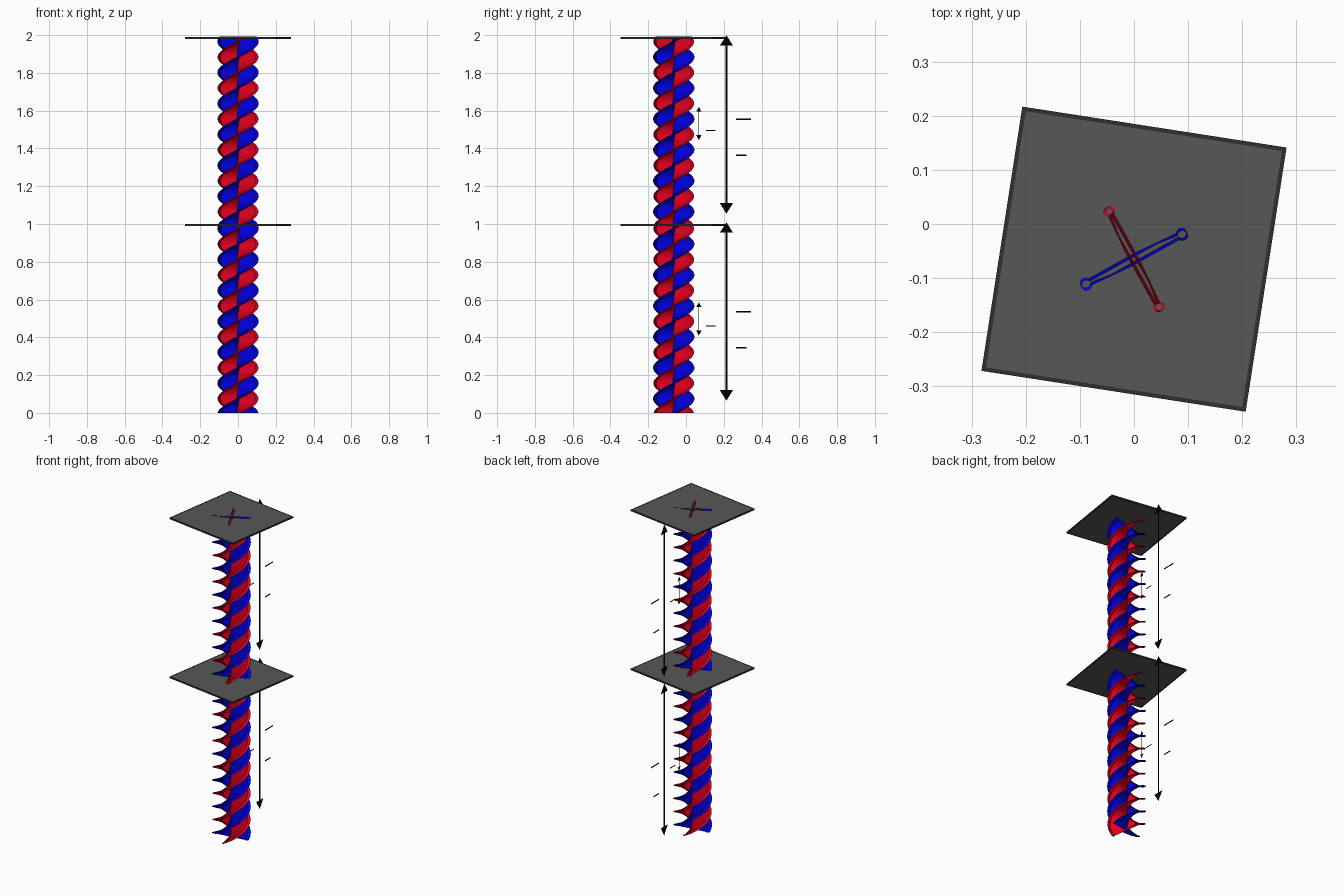
import bpy, bmesh, math
from mathutils import Matrix, Vector

if "Cube" in bpy.data.objects:
    bpy.data.objects.remove(bpy.data.objects["Cube"])

AXIS_Y = -0.065      # helix axis sits a little in front of the origin
STEP_Z = 0.99        # the whole unit repeats once upwards
LENGTH = 1.002       # length of one twisted strip
PITCH = 0.3275       # height of one full turn
TOP_ANGLE = math.radians(29)


def material(name, rgb):
    m = bpy.data.materials.new(name)
    m.diffuse_color = (*rgb, 1)
    m.use_nodes = True
    m.node_tree.nodes["Principled BSDF"].inputs["Base Color"].default_value = m.diffuse_color
    return m


RED = material("red", (0.8, 0.0, 0.014))
BLUE = material("blue", (0.0, 0.0, 0.8))
GREY = material("dark grey", (0.095, 0.095, 0.095))
RIM = material("rim grey", (0.03, 0.03, 0.03))
BLACK = material("black", (0.0, 0.0, 0.0))


def finish(name, bm, mat, smooth=False, recalc=True):
    if recalc:
        bmesh.ops.recalc_face_normals(bm, faces=bm.faces)
    me = bpy.data.meshes.new(name)
    bm.to_mesh(me)
    bm.free()
    me.materials.append(mat)
    ob = bpy.data.objects.new(name, me)
    bpy.context.collection.objects.link(ob)
    if smooth:
        bpy.ops.object.select_all(action='DESELECT')
        ob.select_set(True)
        bpy.context.view_layer.objects.active = ob
        bpy.ops.object.shade_smooth_by_angle(angle=math.radians(35))
    return ob


def dumbbell(radius, bead, half):
    """Flat bar outline with a round bead at each end."""
    a = math.pi - math.asin(half / bead)
    n = 12
    pts = []
    for sign in (1, -1):
        for i in range(n + 1):
            t = -a + 2 * a * i / n
            pts.append(Vector((sign * (radius + bead * math.cos(t)),
                               sign * bead * math.sin(t), 0)))
    return pts


def loft(bm, rings):
    n = len(rings[0])
    for lo, hi in zip(rings, rings[1:]):
        for i in range(n):
            j = (i + 1) % n
            bm.faces.new((lo[i], lo[j], hi[j], hi[i]))


def twisted_strip(name, z0, offset, bead, half, mat):
    """Horizontal dumbbell profile swept upwards with a right-handed twist, open ended."""
    bm = bmesh.new()
    profile = dumbbell(0.1, bead, half)
    layers = 150
    rings = []
    for k in range(layers + 1):
        z = LENGTH * k / layers
        ang = TOP_ANGLE + offset + (z - LENGTH) / PITCH * math.tau
        rot = Matrix.Rotation(ang, 3, 'Z')
        rings.append([bm.verts.new(rot @ p + Vector((0, AXIS_Y, z0 + z)))
                      for p in profile])
    loft(bm, rings)
    finish(name, bm, mat, True)


def plate_ring(bm, half, z):
    rot = Matrix.Rotation(math.radians(-8.8), 3, 'Z')
    return [bm.verts.new(rot @ Vector((sx * half, sy * half, 0)) + Vector((0, AXIS_Y, z)))
            for sx, sy in ((-1, -1), (1, -1), (1, 1), (-1, 1))]


def plate(name, z):
    """Thin square sheet with a dark rim, turned slightly."""
    bm = bmesh.new()
    rings = [plate_ring(bm, 0.24, z - 0.004), plate_ring(bm, 0.24, z + 0.004)]
    loft(bm, rings)
    bm.faces.new(rings[0])
    bm.faces.new(rings[1])
    finish(name, bm, GREY)
    bm = bmesh.new()
    rings = [plate_ring(bm, h, z + dz) for h, dz in
             ((0.2395, -0.0045), (0.247, -0.0045), (0.247, 0.0045), (0.2395, 0.0045))]
    loft(bm, rings + rings[:1])
    finish(name + "_rim", bm, RIM)


def flat_shape(name, outline):
    """Paper-thin black sheet in the x = 0 plane from a (y, z) outline."""
    bm = bmesh.new()
    bm.faces.new([bm.verts.new((0, y, z)) for y, z in outline])
    finish(name, bm, BLACK, recalc=False)


def double_arrow(name, y, z0, z1, head_w, head_h, shaft):
    right = [(0, z0), (head_w, z0 + head_h), (shaft, z0 + head_h),
             (shaft, z1 - head_h), (head_w, z1 - head_h), (0, z1)]
    left = [(-a, z) for a, z in reversed(right[1:-1])]
    flat_shape(name, [(y + a, z) for a, z in right + left])


def label_dash(name, y0, y1, z, half=0.004):
    flat_shape(name, [(y0, z - half), (y1, z - half),
                      (y1, z + half), (y0, z + half)])


for level, z, dz in (("lower", 0.0, 0.0), ("upper", STEP_Z, 0.03)):
    # crossing twisted strips
    twisted_strip(level + "_blue_strip", z, 0, 0.0095, 0.004, BLUE)
    twisted_strip(level + "_red_strip", z, math.pi / 2, 0.008, 0.003, RED)
    # square sheet closing the section
    plate(level + "_plate", z + 0.995)
    # dimension arrows: full length and half pitch
    double_arrow(level + "_length_arrow", 0.214, z + 0.065, z + 1.009, 0.035, 0.055, 0.005)
    double_arrow(level + "_half_pitch_arrow", 0.068, z + 0.41 + dz * 1.5,
                 z + 0.585 + dz * 1.5, 0.014, 0.025, 0.002)
    # plain marks beside the arrows
    label_dash(level + "_length_mark", 0.265, 0.32, z + dz + 0.345)
    label_dash(level + "_pitch_mark", 0.265, 0.345, z + dz + 0.535)
    label_dash(level + "_half_pitch_mark", 0.105, 0.155, z + dz * 1.5 + 0.46, 0.003)
